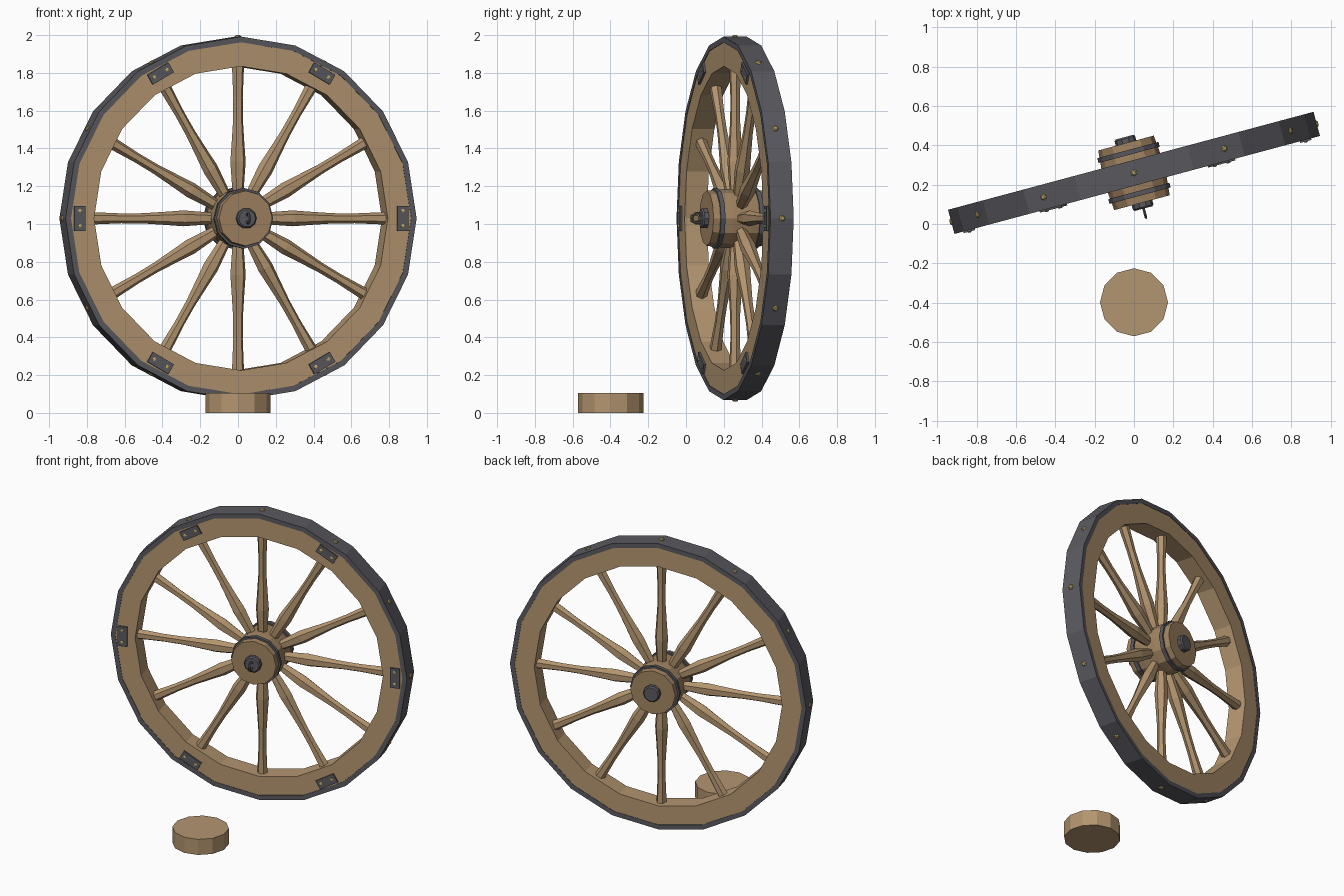
import bpy, bmesh
from math import sin, cos, pi, radians
from mathutils import Matrix, Vector

if "Cube" in bpy.data.objects:
    bpy.data.objects.remove(bpy.data.objects["Cube"])

# Wheel frame: axle runs along local y, wheel turned 15 degrees about z
WHEEL = Matrix.Translation((0, 0.26, 1.03)) @ Matrix.Rotation(radians(15), 4, 'Z')
TIRE_R, SIDES = 0.962, 20


def material(name, rgb):
    m = bpy.data.materials.new(name)
    m.diffuse_color = (*rgb, 1)
    m.use_nodes = True
    m.node_tree.nodes["Principled BSDF"].inputs["Base Color"].default_value = m.diffuse_color
    return m


WOOD = material("wood", (0.45, 0.30, 0.16))
HUB_WOOD = material("hub_wood", (0.36, 0.23, 0.12))
IRON = material("iron", (0.10, 0.10, 0.115))
BRASS = material("brass", (0.50, 0.38, 0.14))


def finish(name, bm, mat, matrix):
    bmesh.ops.recalc_face_normals(bm, faces=bm.faces)
    me = bpy.data.meshes.new(name)
    bm.to_mesh(me)
    bm.free()
    me.materials.append(mat)
    ob = bpy.data.objects.new(name, me)
    ob.matrix_world = matrix
    bpy.context.collection.objects.link(ob)
    return ob


def lathe(name, profile, n, mat, matrix=WHEEL, ring=False, phase=0.0):
    """Turn (radius, y) points about the y axis; ring closes the profile, else caps ends."""
    bm = bmesh.new()
    loops = [[bm.verts.new((r * cos(2 * pi * i / n + phase), y, r * sin(2 * pi * i / n + phase)))
              for i in range(n)] for r, y in profile]
    pairs = list(zip(loops, loops[1:]))
    if ring:
        pairs.append((loops[-1], loops[0]))
    else:
        bm.faces.new(loops[0])
        bm.faces.new(loops[-1])
    for a, b in pairs:
        for i in range(n):
            j = (i + 1) % n
            bm.faces.new((a[i], a[j], b[j], b[i]))
    return finish(name, bm, mat, matrix)


def band(name, r0, r1, y0, y1, n, mat):
    return lathe(name, [(r0, y0), (r1, y0), (r1, y1), (r0, y1)], n, mat, ring=True)


def spin(angle):
    # local x becomes the outward radial direction at this angle
    return WHEEL @ Matrix.Rotation(-angle, 4, 'Y')


# Rim and iron tire
band("rim", 0.805, 0.938, -0.061, 0.061, SIDES, WOOD)
band("tire", 0.932, TIRE_R, -0.0635, 0.0635, SIDES, IRON)

# Hub, hub bands, axle caps
lathe("hub", [(0.146, -0.157), (0.150, -0.115), (0.156, -0.05), (0.156, 0.05),
              (0.150, 0.115), (0.146, 0.157)], 12, HUB_WOOD)
for side, s in (("front", -1), ("back", 1)):
    band("hub_band_" + side, 0.14, 0.161, s * 0.095, s * 0.120, 12, IRON)
    lathe("axle_cap_" + side, [(0.054, s * 0.15), (0.054, s * 0.18), (0.046, s * 0.188)],
          10, IRON)

# Pull ring on the front cap
bm = bmesh.new()
n, m = 10, 5
verts = [[bm.verts.new(((0.007 * sin(2 * pi * j / m)),
                        -0.208 + (0.027 + 0.007 * cos(2 * pi * j / m)) * cos(2 * pi * i / n),
                        (0.027 + 0.007 * cos(2 * pi * j / m)) * sin(2 * pi * i / n)))
          for j in range(m)] for i in range(n)]
for i in range(n):
    for j in range(m):
        a, b = verts[i], verts[(i + 1) % n]
        bm.faces.new((a[j], a[(j + 1) % m], b[(j + 1) % m], b[j]))
finish("pull_ring", bm, IRON, WHEEL)

# Spokes and tire studs
SPOKE = [(0.028, 0.12), (0.034, 0.19), (0.042, 0.30), (0.036, 0.38), (0.027, 0.52),
         (0.026, 0.64), (0.034, 0.83)]
turn_out = Matrix.Rotation(-pi / 2, 4, 'Z')  # lathe axis y -> radial x
for k in range(12):
    a = k * pi / 6
    lathe(f"spoke_{k + 1}", SPOKE, 6, WOOD, spin(a) @ turn_out, phase=pi / 6)
    half = pi / SIDES
    r = TIRE_R * cos(half) / cos((a % (2 * half)) - half)
    lathe(f"tire_stud_{k + 1}", [(0.017, r - 0.012), (0.017, r + 0.002), (0.010, r + 0.008)],
          6, BRASS, spin(a) @ turn_out)

# Joint plates with rivets on the front of the rim
for k in range(6):
    mat = spin(k * pi / 3)
    bm = bmesh.new()
    bmesh.ops.create_cube(bm, size=1, matrix=Matrix.Translation((0.885, -0.064, 0))
                          @ Matrix.Diagonal((0.06, 0.016, 0.132, 1)))
    finish(f"joint_plate_{k + 1}", bm, IRON, mat)
    for j, z in enumerate((-0.04, 0.04)):
        lathe(f"plate_rivet_{k + 1}_{j + 1}", [(0.011, -0.068), (0.011, -0.074), (0.006, -0.077)],
              6, BRASS, mat @ Matrix.Translation((0.885, 0, z)))

# Wooden block on the ground
lathe("ground_block", [(0.173, 0), (0.173, 0.105)], 12, WOOD,
      Matrix.Translation((0, -0.398, 0)) @ Matrix.Rotation(pi / 2, 4, 'X'))
